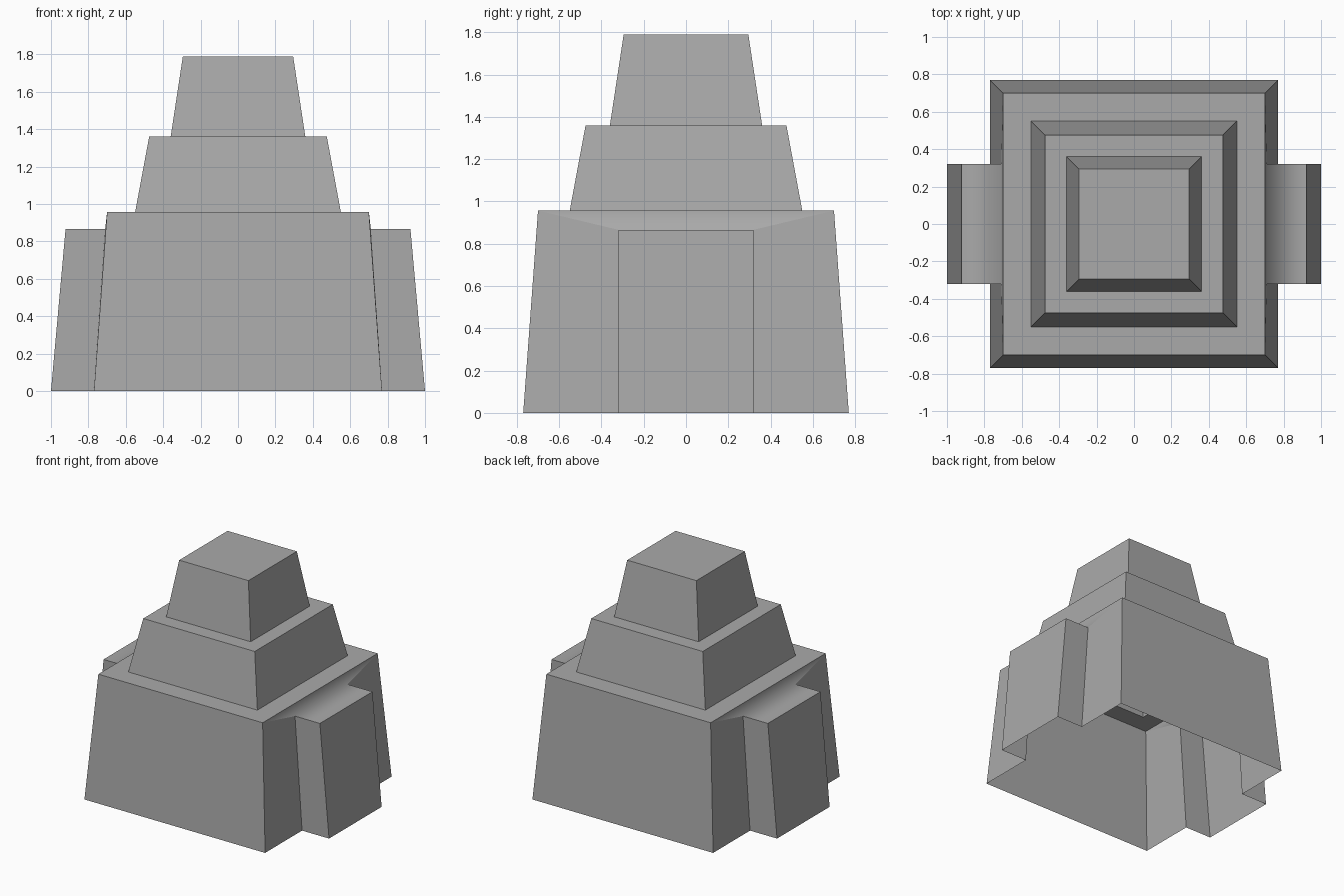
import bpy
import bmesh

cube = bpy.data.objects.get("Cube")
if cube:
    bpy.data.objects.remove(cube, do_unlink=True)

# Single stone colour
stone = bpy.data.materials.new("stone_grey")
stone.use_nodes = True
grey = (0.4, 0.4, 0.4, 1)
stone.diffuse_color = grey
stone.node_tree.nodes["Principled BSDF"].inputs["Base Color"].default_value = grey

# Heights of the three tiers and of the side buttresses
BODY_Z, MID_Z, TOP_Z, WING_Z = 0.957, 1.36, 1.789, 0.866
BODY_TOP, MID_TOP = 0.70, 0.475
BASE, WING_Y = 0.77, 0.32


def finish(bm, name):
    bmesh.ops.remove_doubles(bm, verts=bm.verts, dist=0.0001)
    mesh = bpy.data.meshes.new(name)
    bm.to_mesh(mesh)
    bm.free()
    mesh.materials.append(stone)
    obj = bpy.data.objects.new(name, mesh)
    bpy.context.collection.objects.link(obj)
    return obj


def tier(name, profile, cap=False):
    """Skin square rings given as (half width, height), outside to top."""
    bm = bmesh.new()
    rings = []
    for h, z in profile:
        rings.append([bm.verts.new((x * h, y * h, z))
                      for x, y in ((-1, -1), (1, -1), (1, 1), (-1, 1))])
    for low, high in zip(rings, rings[1:]):
        for i in range(4):
            j = (i + 1) % 4
            bm.faces.new((low[i], low[j], high[j], high[i]))
    if cap:
        bm.faces.new(rings[-1])
    return finish(bm, name)


def lower_body():
    """Open-bottomed body with a buttress on each side."""
    bm = bmesh.new()

    def pair(x, y, z):
        return (x, -y, z), (x, y, z)

    top_f, top_b = pair(BODY_TOP, BODY_TOP, BODY_Z)
    base_f, base_b = pair(BASE, BASE, 0)
    join_top_f, join_top_b = pair(0.71, WING_Y, WING_Z)
    join_base_f, join_base_b = pair(BASE, WING_Y, 0)
    wing_top_f, wing_top_b = pair(0.922, WING_Y, WING_Z)
    wing_base_f, wing_base_b = pair(1, WING_Y, 0)

    flat = [
        # front wall
        ((-BASE, -BASE, 0), base_f, top_f, (-BODY_TOP, -BODY_TOP, BODY_Z)),
        # side wall on both sides of the buttress
        (base_f, join_base_f, join_top_f, top_f),
        (join_base_b, base_b, top_b, join_top_b),
        # buttress front, outside and back
        (join_base_f, wing_base_f, wing_top_f, join_top_f),
        (wing_base_f, wing_base_b, wing_top_b, wing_top_f),
        (wing_base_b, join_base_b, join_top_b, wing_top_b),
    ]
    # strip above the buttress blends softly into the buttress top
    soft = [
        (join_top_f, join_top_b, top_b, top_f),
        (join_top_f, wing_top_f, wing_top_b, join_top_b),
    ]
    # half turn gives the back wall and the other side
    for s in (1, -1):
        for faces, smooth in ((flat, False), (soft, True)):
            for pts in faces:
                face = bm.faces.new([bm.verts.new((s * x, s * y, z))
                                     for x, y, z in pts])
                face.smooth = smooth
    return finish(bm, "lower_body")


lower_body()
# Each upper tier starts with the ledge it stands on
tier("middle_tier", [(BODY_TOP, BODY_Z), (0.55, BODY_Z), (MID_TOP, MID_Z)])
tier("top_tier", [(MID_TOP, MID_Z), (0.36, MID_Z), (0.295, TOP_Z)], cap=True)
